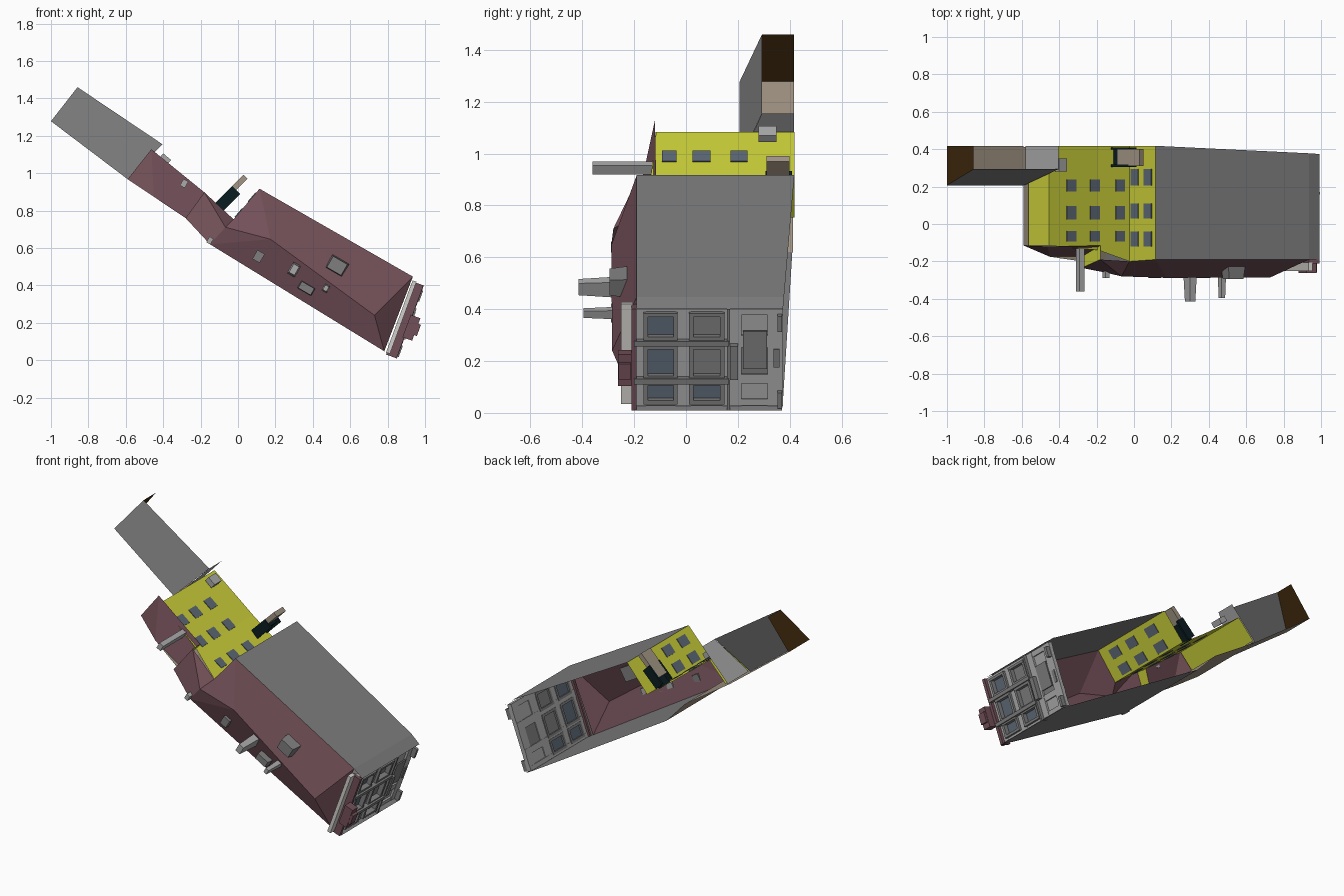
import bpy, bmesh, math

if "Cube" in bpy.data.objects:
    bpy.data.objects.remove(bpy.data.objects["Cube"])

def mat(name, r, g, b):
    m = bpy.data.materials.new(name)
    m.diffuse_color = (r, g, b, 1)
    m.use_nodes = True
    m.node_tree.nodes["Principled BSDF"].inputs["Base Color"].default_value = m.diffuse_color
    return m

GRAY = mat("slate_gray", .21, .21, .21)
BRICK = mat("brick_red", .17, .08, .098)
YELLOW = mat("yellow_render", .60, .63, .04)
BROWN = mat("dark_brown", .05, .023, .004)
TAN = mat("tan_stone", .36, .30, .23)
LIGHT = mat("light_gray", .40, .40, .40)
GLASS = mat("blue_glass", .11, .14, .18)
TEAL = mat("dark_teal", .003, .012, .015)
WHITE = mat("off_white", .65, .63, .60)


def mesh(name, verts, faces, m):
    me = bpy.data.meshes.new(name)
    me.from_pydata(verts, [], faces)
    me.materials.append(m)
    ob = bpy.data.objects.new(name, me)
    bpy.context.collection.objects.link(ob)
    return ob


def ribbon(name, pts, m):
    """Sheet along an x-z profile; each point is (x, z, front y, back y)."""
    v = []
    for x, z, a, b in pts:
        v += [(x, a, z), (x, b, z)]
    f = [(2*i, 2*i+1, 2*i+3, 2*i+2) for i in range(len(pts)-1)]
    return mesh(name, v, f, m)


def box(name, c, s, ang, m, taper=1.0):
    """Box turned in the x-z plane; taper narrows its -y end."""
    bm = bmesh.new()
    bmesh.ops.create_cube(bm, size=1)
    for v in bm.verts:
        k = taper if v.co.y < 0 else 1
        v.co = (v.co.x*s[0]*k, v.co.y*s[1], v.co.z*s[2]*k)
    me = bpy.data.meshes.new(name)
    bm.to_mesh(me)
    bm.free()
    me.materials.append(m)
    ob = bpy.data.objects.new(name, me)
    ob.location = c
    ob.rotation_euler = (0, -math.radians(ang), 0)
    bpy.context.collection.objects.link(ob)
    return ob


def plates(name, a, b, xs, ys, length):
    """Thin window plates on the slope through a and b."""
    dx, dz = b[0]-a[0], b[1]-a[1]
    for x in xs:
        z = a[1] + dz*(x-a[0])/dx
        for y, w in ys:
            box(name, (x, y, z), (length, w, .008), math.degrees(math.atan2(dz, dx)), GLASS)


# Main shell: roof, floor and rear wall sheets, open at the back
ribbon("main_roof", [(.115, .917, -.19, .418), (.935, .447, -.19, .378), (.992, .40, -.19, .374)], GRAY)
ribbon("main_floor", [(.85, .01, -.2, .37), (.785, .048, -.2, .374), (-.15, .62, -.26, .41)], GRAY)
ribbon("wing_floor", [(-.15, .62, -.26, .412), (-.28, .76, -.2, .412), (-.45, .874, -.175, .412),
                      (-.59, .968, -.115, .412)], TAN)
ribbon("rear_wall", [(.115, .917, -.19, .418), (-.024, .754, -.2, .418)], YELLOW)
ribbon("wing_roof", [(-.024, .754, -.2, .418), (-.19, .875, -.14, .418), (-.455, 1.083, -.115, .418),
                     (-.565, .965, -.115, .418)], YELLOW)
ribbon("wing_step", [(-.18, .898, -.19, -.115), (-.28, .76, -.235, -.175)], YELLOW)

# Bulging brick side wall
side = [(-.18, -.19, .898), (-.024, -.2, .754), (.115, -.19, .917), (.935, -.19, .447), (.782, -.2, .048),
        (-.15, -.26, .62), (-.28, -.235, .76), (-.067, -.28, .711), (.174, -.288, .647), (.73, -.285, .24)]
mesh("brick_side", side, [(0, 7, 1), (0, 6, 5, 7), (1, 7, 8, 2), (2, 8, 9, 3), (3, 9, 4), (4, 9, 8, 5), (8, 7, 5)], BRICK)
mesh("wing_brick_side", [(-.463, -.12, 1.128), (-.59, -.115, .968), (-.45, -.175, .874), (-.28, -.175, .76),
                         (-.18, -.115, .898)], [(0, 1, 2), (0, 2, 3, 4)], BRICK)

# Tail extension
mesh("tail_side", [(-1, .207, 1.278), (-.858, .293, 1.46), (-.404, .293, 1.155), (-.59, .207, .968)],
     [(0, 1, 2, 3)], GRAY)
ribbon("tail_floor", [(-1, 1.278, .207, .416), (-.59, .968, .207, .416)], TAN)
ribbon("tail_end", [(-1, 1.278, .207, .416), (-.858, 1.46, .293, .416)], BROWN)
ribbon("tail_inner_wall", [(-.58, .968, .209, .416), (-.404, 1.155, .293, .416)], LIGHT)
box("tail_bracket", (-.39, .315, 1.075), (.055, .07, .035), -40, LIGHT)

# Windows in the yellow walls
rows = [(.205, .065), (.06, .07), (-.065, .055)]
plates("wing_window", (-.19, .875), (-.455, 1.083), (-.335, -.21), rows, .066)
plates("lower_wing_window", (-.024, .754), (-.19, .875), (-.075,), rows, .06)
plates("rear_window", (.115, .917), (-.024, .754), (.005, .075), [(.25, .09), (.07, .08), (-.08, .08)], .062)

# Chimney-like bar above the rear wall
box("roof_bar", (-.02, .355, .92), (.17, .09, .03), 45, TAN)
for y in (.312, .403):
    box("bar_cheek", (-.055, y, .865), (.13, .012, .06), 45, TEAL)
box("bar_base", (-.06, .357, .85), (.12, .09, .02), 45, TEAL)

# Things fixed to the brick side: (x, z, width, height, y outer, y inner, taper)
for n, x, z, w, h, y0, y1, t, m in [
        ("wing_bracket", -.288, .945, .03, .04, -.36, -.13, 1, LIGHT),
        ("upper_bracket", .30, .485, .045, .07, -.415, -.25, .75, LIGHT),
        ("lower_bracket", .47, .385, .03, .04, -.395, -.25, .75, LIGHT),
        ("side_bay", .53, .505, .11, .085, -.295, -.2, .8, GRAY),
        ("side_vent", .11, .555, .045, .055, -.288, -.26, 1, GRAY),
        ("side_window", .365, .385, .085, .045, -.29, -.25, .9, GRAY),
        ("end_bracket", -.15, .64, .025, .035, -.29, -.24, 1, LIGHT)]:
    box(n, (x, (y0+y1)/2, z), (w, y1-y0, h), -30, m, t)

# Facade frame: up along (ux, uz), outward along (uz, -ux)
UX, UZ = .346, .938
FACE_ANG = math.degrees(math.atan2(-UX, UZ))


def fbox(name, y0, y1, z0, z1, d0, d1, m):
    h, d = ((z0+z1)/2-.01)/UZ, (d0+d1)/2
    c = (.848 + UX*h + UZ*d, (y0+y1)/2, .01 + UZ*h - UX*d)
    return box(name, c, (d1-d0, y1-y0, (z1-z0)/UZ), FACE_ANG, m)


# Facade wall bars around the openings
for y0, y1 in [(-.19, -.155), (-.04, .02), (.14, .215), (.315, .374)]:
    fbox("facade_pier", y0, y1, .02, .40, -.045, -.02, LIGHT)
for z0, z1 in [(.02, .045), (.105, .14), (.245, .29), (.37, .40)]:
    fbox("facade_band", -.19, .374, z0, z1, -.047, -.022, LIGHT)
# Window panes and door panels with gray surrounds
cols = [(-.155, -.04), (.02, .14), (.215, .315)]
levels = [(.045, .105), (.14, .245), (.29, .37)]
for ci, (a, b) in enumerate(cols):
    for li, (lo, hi) in enumerate(levels):
        pane = GLASS if ci == 0 or (ci == 1 and li == 0) else (GRAY if ci == 1 or li == 1 else LIGHT)
        fbox("facade_pane", a, b, lo, hi, -.04, -.033, pane)
        if ci < 2:
            for y in (a, b):
                fbox("window_jamb", y-.008, y+.008, lo-.012, hi+.012, -.05, -.005, GRAY)
            for z in (lo-.006, hi+.006):
                fbox("window_ledge", a-.008, b+.008, z-.007, z+.007, -.05, -.003, GRAY)
fbox("tall_panel", .22, .312, .165, .31, -.022, -.014, GRAY)
fbox("small_panel", .338, .36, .17, .24, -.022, -.014, GRAY)
for z in (.123, .268):
    fbox("facade_cornice", -.2, .165, z-.01, z+.01, -.04, .008, GRAY)
fbox("facade_divider", .158, .17, .01, .40, -.04, .002, GRAY)
fbox("side_door_post", .17, .20, .13, .26, -.03, .01, GRAY)
for z in (.05, .345):
    fbox("dark_fitting", .352, .37, z-.03, z+.03, -.02, .008, GRAY)

# Facade brick return, white corner strip and brick sign block
fbox("brick_return", -.21, -.19, .01, .40, -.06, 0, BRICK)
fbox("corner_strip", -.25, -.205, .02, .405, -.064, -.042, WHITE)
fbox("sign_block", -.262, -.21, .12, .24, -.01, .045, BRICK)
fbox("sign_front", -.26, -.212, .15, .21, .045, .06, BRICK)
